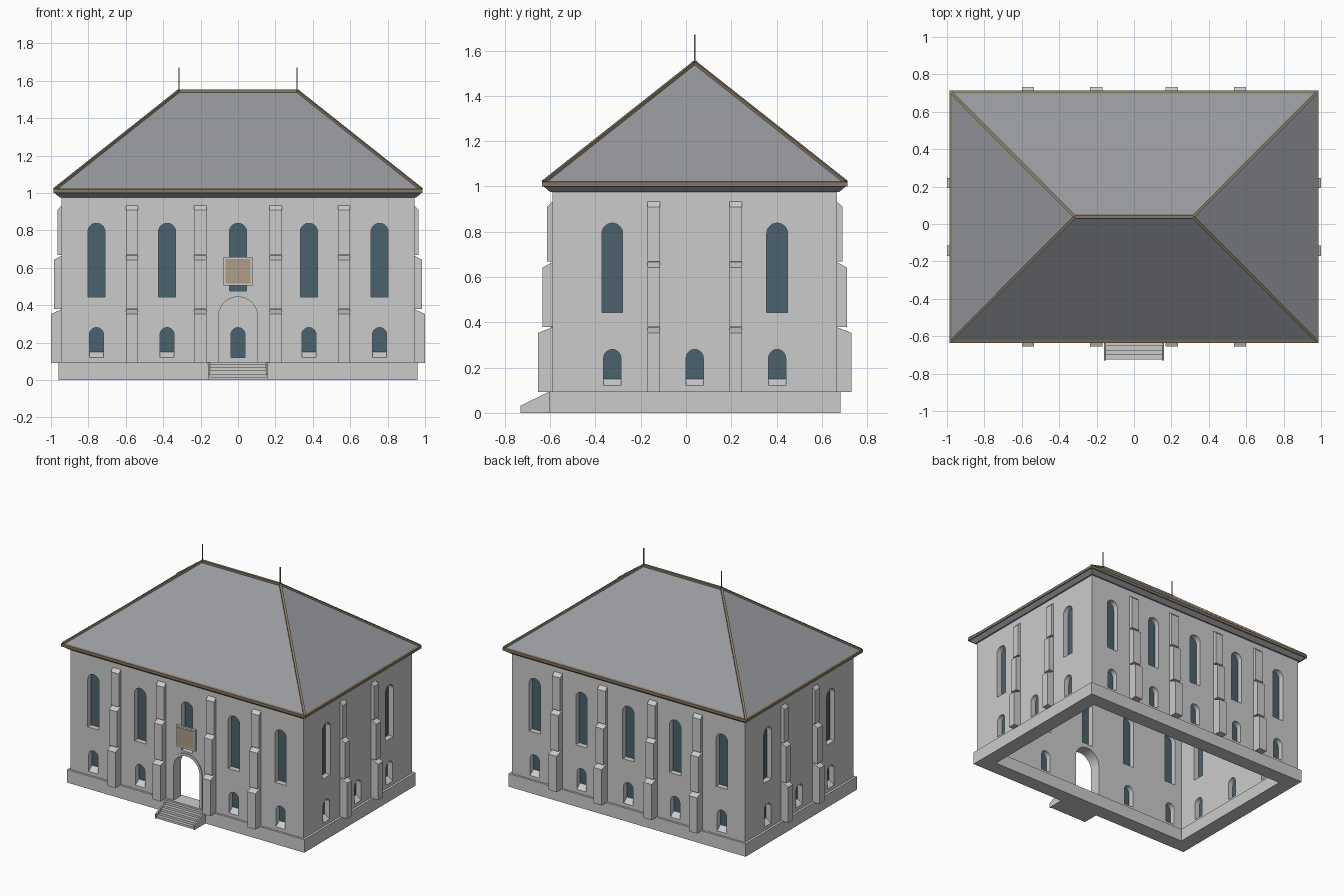
import bpy, bmesh, math
from mathutils import Matrix, Vector

if "Cube" in bpy.data.objects:
    bpy.data.objects.remove(bpy.data.objects["Cube"])

CY = 0.0385            # building centre in y
HX, HY = 0.943, 0.628  # half sizes to the outer wall faces
T = 0.08               # wall thickness
Z0, Z1 = 0.09, 1.0     # wall bottom and top


def material(name, r, g, b):
    m = bpy.data.materials.new(name)
    m.diffuse_color = (r, g, b, 1)
    m.use_nodes = True
    m.node_tree.nodes["Principled BSDF"].inputs["Base Color"].default_value = m.diffuse_color
    return m


SLATE = material("slate", 0.31, 0.32, 0.34)
GLASS = material("window_glass", 0.07, 0.12, 0.15)
BROWN = material("brown_trim", 0.24, 0.19, 0.13)
TAN = material("tan_panel", 0.42, 0.34, 0.24)


def add(name, mesh, mat=None):
    o = bpy.data.objects.new(name, mesh)
    bpy.context.collection.objects.link(o)
    if mat:
        mesh.materials.append(mat)
    return o


def finish(name, bm, mat=None):
    bmesh.ops.recalc_face_normals(bm, faces=bm.faces)
    me = bpy.data.meshes.new(name)
    bm.to_mesh(me)
    bm.free()
    return add(name, me, mat)


def prism(name, pts, vec=None, M=Matrix(), mat=None):
    """Flat polygon, optionally extruded along vec."""
    bm = bmesh.new()
    f = bm.faces.new([bm.verts.new(p) for p in pts])
    if vec:
        r = bmesh.ops.extrude_face_region(bm, geom=[f], use_keep_orig=True)
        vs = [g for g in r["geom"] if isinstance(g, bmesh.types.BMVert)]
        bmesh.ops.translate(bm, verts=vs, vec=vec)
    bm.transform(M)
    return finish(name, bm, mat)


def loft(name, rects, closed=False, mat=None):
    """Skin over concentric rectangles given as (half x, half y, z)."""
    bm = bmesh.new()
    rings = [[bm.verts.new((sx * hx, CY + sy * hy, z))
              for sx, sy in ((-1, -1), (1, -1), (1, 1), (-1, 1))] for hx, hy, z in rects]
    pairs = list(zip(rings, rings[1:])) + ([(rings[-1], rings[0])] if closed else [])
    for a, b in pairs:
        for i in range(4):
            j = (i + 1) % 4
            bm.faces.new((a[i], a[j], b[j], b[i]))
    bmesh.ops.remove_doubles(bm, verts=bm.verts, dist=1e-5)
    return finish(name, bm, mat)


def beam(name, a, b, w, h, mat=None):
    a, b = Vector(a), Vector(b)
    d = b - a
    bm = bmesh.new()
    bmesh.ops.create_cube(bm, size=1)
    bm.transform(Matrix.Translation((a + b) / 2) @ d.to_track_quat('Z', 'Y').to_matrix().to_4x4()
                 @ Matrix.Diagonal((w, h, d.length, 1)))
    return finish(name, bm, mat)


def arch(u, w, z0, z1, n=14):
    r = w / 2
    arc = [(u + r * math.cos(math.pi * i / n), z1 - r + r * math.sin(math.pi * i / n))
           for i in range(n + 1)]
    return [(u + r, z0)] + arc + [(u - r, z0)]


def wall(name, half, M, tall, small, door=None):
    """Wall panel with arched holes; local x along, y up, z outward."""
    outline = [(-half, Z0)] + (door[::-1] if door else []) + [(half, Z0), (half, Z1), (-half, Z1)]
    holes = [arch(u, 0.092, b, 0.838) for u, b in tall] + [arch(u, 0.076, 0.12, 0.28) for u in small]
    cu = bpy.data.curves.new(name, 'CURVE')
    cu.dimensions, cu.fill_mode, cu.extrude = '2D', 'BOTH', T / 2
    for loop in [outline] + holes:
        s = cu.splines.new('POLY')
        s.points.add(len(loop) - 1)
        for p, (x, y) in zip(s.points, loop):
            p.co = (x, y, 0, 1)
        s.use_cyclic_u = True
    tmp = bpy.data.objects.new("tmp", cu)
    bpy.context.collection.objects.link(tmp)
    dg = bpy.context.evaluated_depsgraph_get()
    me = bpy.data.meshes.new_from_object(tmp.evaluated_get(dg))
    bpy.data.objects.remove(tmp)
    me.transform(M @ Matrix.Translation((0, 0, -T / 2)))
    me.shade_flat()
    add(name, me)
    for h in holes:
        prism("window_pane", [(x, y, -0.04) for x, y in h], None, M, GLASS)
    for u in small:
        prism("window_sill", [(u - 0.038, 0.12, 0), (u - 0.038, 0.15, -0.039), (u - 0.038, 0.12, -0.039)],
              (0.076, 0, 0), M)


def buttress(u, w, depths, M):
    """Three stages, each with a sloping cap."""
    for d, (a, b, c) in zip(depths, ((0.092, 0.353, 0.38), (0.38, 0.642, 0.668), (0.668, 0.91, 0.938))):
        x = u - w / 2
        prism("buttress_stage", [(x, a, -0.005), (x, a, d), (x, b, d), (x, c, -0.005)], (w, 0, 0), M)


def side(k):
    dist = HX if k % 2 else HY
    return (Matrix.Translation((0, CY, 0)) @ Matrix.Rotation(k * math.pi / 2, 4, 'Z')
            @ Matrix.Translation((0, -dist, 0)) @ Matrix.Rotation(math.pi / 2, 4, 'X'))


# Walls, windows and buttresses on all four sides
bays = [-0.757, -0.379, 0, 0.379, 0.757]
wall("front_wall", HX, side(0), [(u, 0.475 if u == 0 else 0.443) for u in bays],
     [u for u in bays if u], arch(0, 0.21, Z0, 0.444, 20))
wall("back_wall", HX, side(2), [(u, 0.443) for u in bays], bays)
for k, nm in ((1, "right_wall"), (3, "left_wall")):
    wall(nm, HY - T, side(k), [(-0.364, 0.443), (0.364, 0.443)], [-0.364, 0, 0.364])
    for u in (-0.181, 0.181):
        buttress(u, 0.055, (0.057, 0.041, 0.021), side(k))
for k in (0, 2):
    for u in (-0.567, -0.202, 0.202, 0.567):
        buttress(u, 0.065, (0.065, 0.044, 0.024), side(k))

# Door surround
inner, outer = arch(0, 0.21, Z0, 0.444, 20), arch(0, 0.248, Z0, 0.463, 20)
prism("door_surround", [(x, y, -0.01) for x, y in outer + inner[::-1]], (0, 0, 0.016), side(0))

# Panel above the door
for nm, r, a, d, m in (("panel_frame", 0.077, 0.0, 0.018, None), ("panel_face", 0.066, 0.012, 0.009, TAN)):
    prism(nm, [(-r, 0.581 - r, a), (r, 0.581 - r, a), (r, 0.581 + r, a), (-r, 0.581 + r, a)],
          (0, 0, d), side(0), m)

# Plinth, cornice and roof
ix, iy = HX - T - 0.015, HY - T - 0.015
loft("plinth", [(0.96, 0.643, 0), (0.96, 0.643, 0.095), (ix, iy, 0.095), (ix, iy, 0)], True)
loft("cornice", [(HX - 0.01, HY - 0.01, 0.975), (0.953, 0.638, 0.975), (0.98, 0.667, 1.0),
                 (HX - 0.01, HY - 0.01, 1.0)], True, SLATE)
loft("eave_trim", [(0.93, 0.62, 1.0), (0.987, 0.674, 1.0), (0.987, 0.674, 1.02), (0.97, 0.66, 1.024)],
     False, BROWN)
loft("roof", [(0.983, 0.67, 1.015), (0.315, 0, 1.545)], False, SLATE)

# Hip and ridge trim, finials
for sx in (-1, 1):
    top = (sx * 0.315, CY, 1.545)
    for sy in (-1, 1):
        beam("hip_trim", (sx * 0.98, CY + sy * 0.667, 1.018), top, 0.016, 0.016, BROWN)
    beam("finial", top, (sx * 0.315, CY, 1.67), 0.005, 0.005, BROWN)
beam("ridge_trim", (-0.322, CY, 1.545), (0.322, CY, 1.545), 0.018, 0.018, BROWN)

# Entrance steps with sloping cheeks
n, y0, y1 = 5, -0.725, -0.60
pts = [(-0.155, y0, 0)]
for i in range(n):
    y, z = y0 + (y1 - y0) * i / n, 0.083 * (i + 1) / n
    pts += [(-0.155, y, z), (-0.155, y + (y1 - y0) / n, z)]
prism("entrance_steps", pts + [(-0.155, y1, 0)], (0.31, 0, 0))
for x in (-0.16, 0.15):
    prism("step_cheek", [(x, y1, 0), (x, -0.731, 0), (x, -0.731, 0.032), (x, y1, 0.095)], (0.01, 0, 0))
